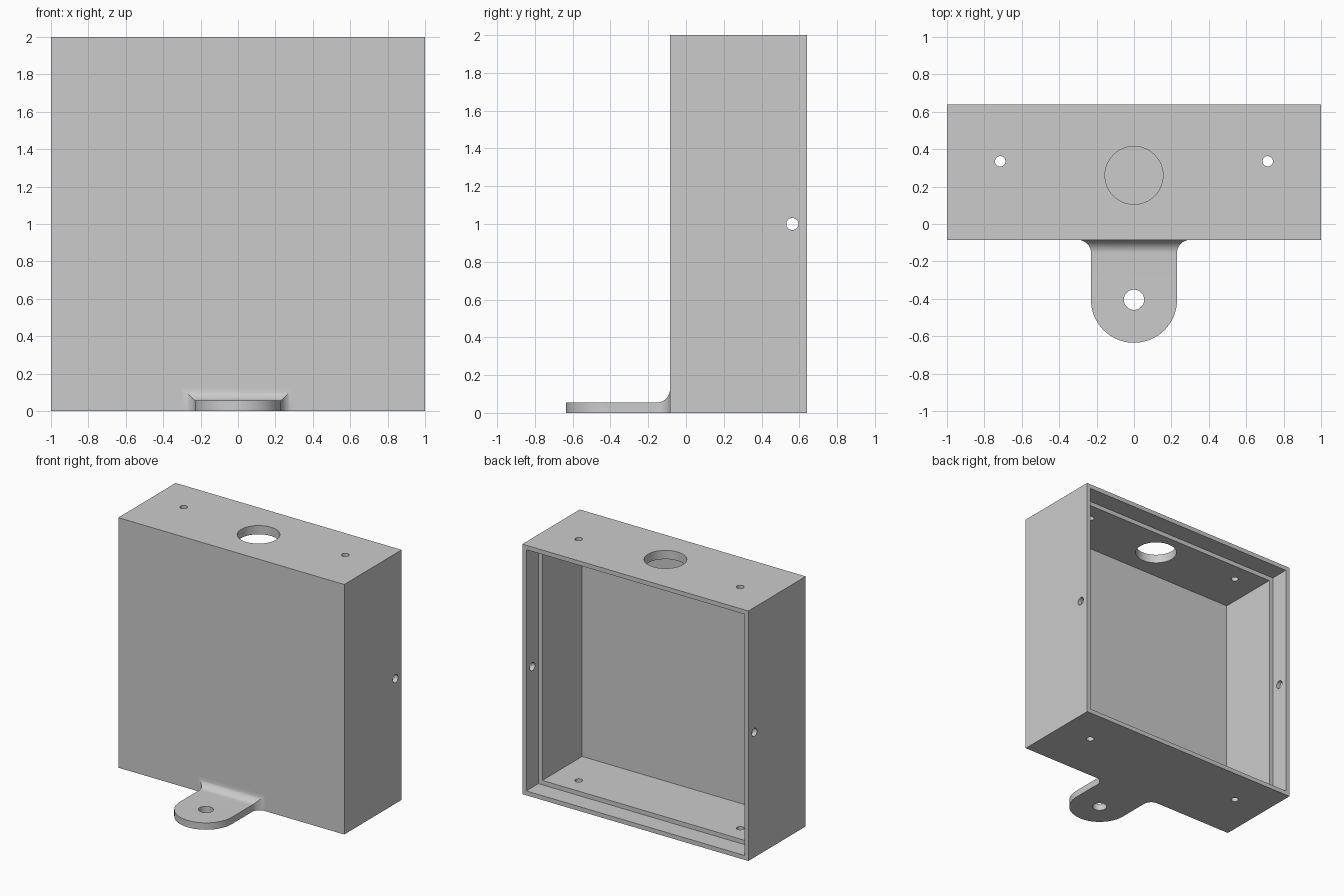
import bpy, bmesh, math
from mathutils import Vector

cube = bpy.data.objects.get("Cube")
if cube:
    bpy.data.objects.remove(cube, do_unlink=True)

# Plain grey material
grey = bpy.data.materials.new("light_grey")
grey.use_nodes = True
grey.diffuse_color = (0.6, 0.6, 0.6, 1)
grey.node_tree.nodes["Principled BSDF"].inputs["Base Color"].default_value = grey.diffuse_color

FRONT, BACK, HEIGHT = -0.085, 0.64, 2.0
WALL, RIM, REBATE = 0.07, 0.035, 0.153


def box(name, x, y0, y1, z0, z1):
    """Box centred on x = 0 with half width x."""
    bpy.ops.mesh.primitive_cube_add(size=1, location=(0, (y0 + y1) / 2, (z0 + z1) / 2))
    ob = bpy.context.object
    ob.name = name
    ob.scale = (2 * x, y1 - y0, z1 - z0)
    bpy.ops.object.transform_apply(location=True, rotation=True, scale=True)
    return ob


def drill(centre, radius, depth, axis="Z"):
    """Round cutter along an axis."""
    turn = (0, math.pi / 2, 0) if axis == "X" else (0, 0, 0)
    bpy.ops.mesh.primitive_cylinder_add(vertices=48, radius=radius, depth=depth,
                                        location=centre, rotation=turn)
    return bpy.context.object


def cut(target, cutter):
    """Subtract the cutter, then discard it."""
    mod = target.modifiers.new("cut", "BOOLEAN")
    mod.operation = "DIFFERENCE"
    mod.solver = "EXACT"
    mod.object = cutter
    bpy.context.view_layer.objects.active = target
    bpy.ops.object.modifier_apply(modifier=mod.name)
    bpy.data.objects.remove(cutter, do_unlink=True)


def finish(ob):
    ob.data.materials.clear()
    ob.data.materials.append(grey)
    bpy.ops.object.select_all(action="DESELECT")
    ob.select_set(True)
    bpy.context.view_layer.objects.active = ob
    bpy.ops.object.shade_smooth_by_angle(angle=math.radians(30))


# Open-backed housing with a stepped recess for a cover
housing = box("housing", 1, FRONT, BACK, 0, HEIGHT)
cut(housing, box("cavity", 1 - WALL, FRONT + WALL, BACK + 0.1, WALL, HEIGHT - WALL))
cut(housing, box("rebate", 1 - RIM, BACK - REBATE, BACK + 0.1, RIM, HEIGHT - RIM))

# Cable opening in the top, screw holes through top and bottom, cover screws in the sides
cut(housing, drill((0, 0.26, HEIGHT), 0.155, 0.5))
for side in (-1, 1):
    cut(housing, drill((side * 0.715, 0.335, 1), 0.028, 3))
cut(housing, drill((0, 0.563, 1), 0.032, 3, "X"))
finish(housing)

# Mounting tab: sections run from the flared root out to the rounded tip
HALF, THICK, FILLET, HOLE_Y, STEPS = 0.23, 0.055, 0.07, -0.405, 16
sections = []
for i in range(STEPS + 1):
    a = i / STEPS * math.pi / 2
    flare = FILLET * (1 - math.sin(a))
    sections.append((FRONT - FILLET * (1 - math.cos(a)), HALF + flare, THICK + flare))
for i in range(STEPS + 1):
    a = i / STEPS * math.pi / 2
    sections.append((HOLE_Y - HALF * math.sin(a), HALF * math.cos(a), THICK))

bm = bmesh.new()
rings = []
for y, w, h in sections:
    corners = ((-w, 0), (w, 0), (w, h), (-w, h))
    rings.append([bm.verts.new((x, y, z)) for x, z in corners])
for a, b in zip(rings, rings[1:]):
    for k in range(4):
        n = (k + 1) % 4
        bm.faces.new((a[k], a[n], b[n], b[k]))
bm.faces.new(rings[0])
bmesh.ops.remove_doubles(bm, verts=bm.verts, dist=1e-5)
bmesh.ops.recalc_face_normals(bm, faces=bm.faces)
mesh = bpy.data.meshes.new("mounting_tab")
bm.to_mesh(mesh)
bm.free()
tab = bpy.data.objects.new("mounting_tab", mesh)
bpy.context.collection.objects.link(tab)
cut(tab, drill((0, HOLE_Y, 0), 0.054, 0.5))
finish(tab)
